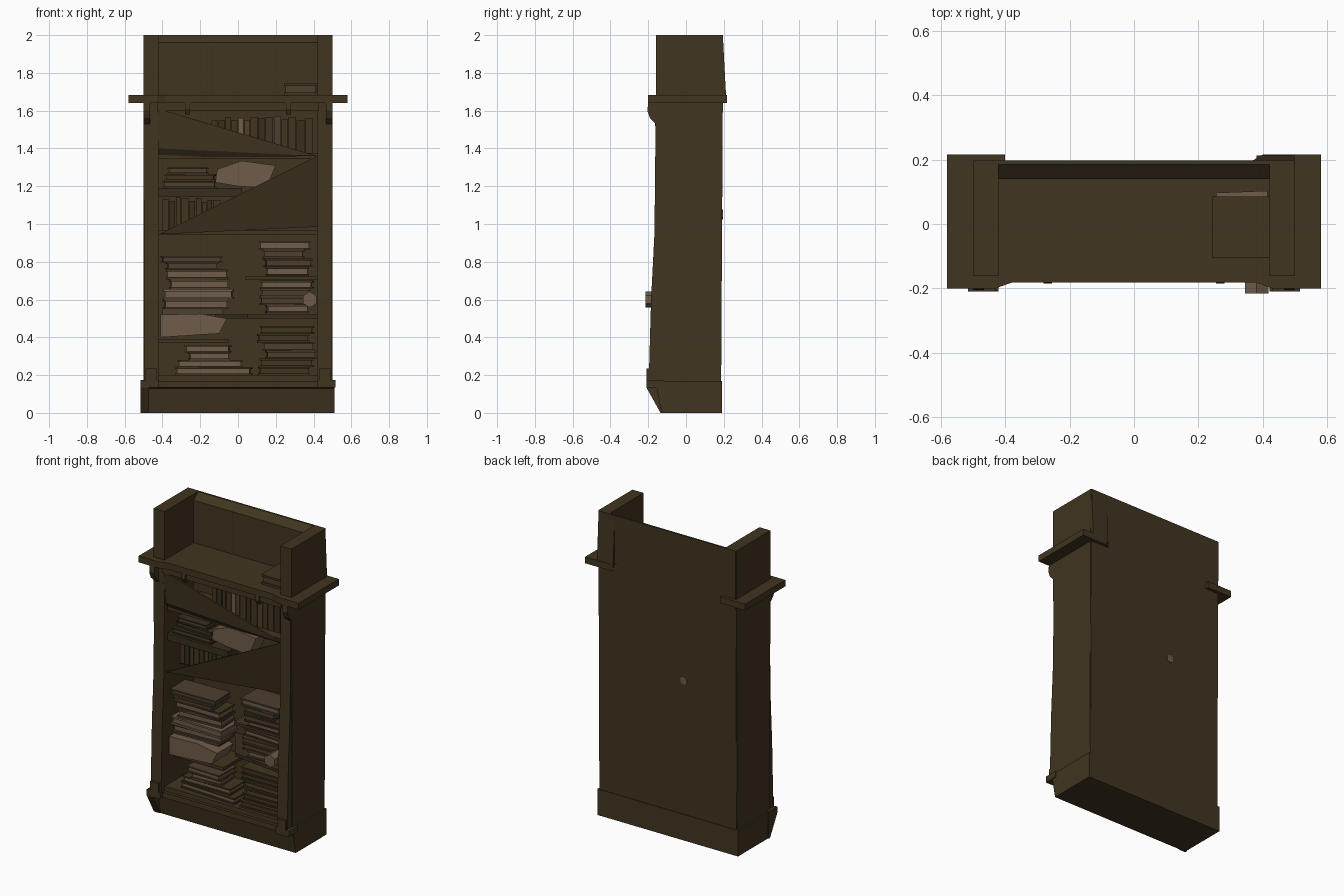
import bpy, bmesh, math, random
from mathutils import Matrix, Vector

random.seed(4)
cube = bpy.data.objects.get("Cube")
if cube:
    bpy.data.objects.remove(cube, do_unlink=True)


def material(name, rgb):
    m = bpy.data.materials.new(name)
    m.use_nodes = True
    m.diffuse_color = (*rgb, 1)
    m.node_tree.nodes["Principled BSDF"].inputs["Base Color"].default_value = (*rgb, 1)
    return m


wood = material("dark wood", (0.052, 0.035, 0.0145))
leather = material("brown leather", (0.075, 0.05, 0.027))
shade = material("dark leather", (0.04, 0.027, 0.013))
paper = material("old paper", (0.16, 0.107, 0.07))


def finish(name, bm, mat):
    bmesh.ops.recalc_face_normals(bm, faces=bm.faces)
    mesh = bpy.data.meshes.new(name)
    bm.to_mesh(mesh)
    bm.free()
    mesh.materials.append(mat)
    obj = bpy.data.objects.new(name, mesh)
    bpy.context.collection.objects.link(obj)


def box(name, xs, ys, zs, mat=wood, turn=0):
    """Box between two limits on each axis, turned about its own upright axis."""
    bm = bmesh.new()
    bmesh.ops.create_cube(bm, size=1)
    lims = (xs, ys, zs)
    bmesh.ops.scale(bm, verts=bm.verts, vec=[b - a for a, b in lims])
    bmesh.ops.rotate(bm, verts=bm.verts, matrix=Matrix.Rotation(turn, 3, "Z"))
    bmesh.ops.translate(bm, verts=bm.verts, vec=[(a + b) / 2 for a, b in lims])
    finish(name, bm, mat)


def extrude(name, points, shift, mat=wood):
    """Flat outline of 3D points, extruded along a vector."""
    bm = bmesh.new()
    face = bm.faces.new([bm.verts.new(p) for p in points])
    new = bmesh.ops.extrude_face_region(bm, geom=[face])["geom"]
    bmesh.ops.translate(bm, vec=shift,
                        verts=[v for v in new if isinstance(v, bmesh.types.BMVert)])
    finish(name, bm, mat)


def profile(name, yz, x0, x1, mat=wood):
    extrude(name, [(x0, y, z) for y, z in yz], (x1 - x0, 0, 0), mat)


# Base, its projecting ends, and the inner floor
profile("base", [(-0.13, 0), (0.19, 0), (0.19, 0.17), (-0.18, 0.17), (-0.18, 0.135),
                 (-0.155, 0.13)], -0.51, 0.51)
profile("right_base_corner", [(-0.12, 0), (-0.135, 0), (-0.21, 0.135), (-0.21, 0.175),
                              (-0.12, 0.175)], -0.515, -0.47)
box("right_base_block", (-0.515, -0.42), (-0.21, -0.12), (0.135, 0.175))
box("left_base_block", (0.42, 0.515), (-0.21, -0.12), (0.135, 0.175))
box("floor", (-0.44, 0.44), (-0.16, 0.16), (0.16, 0.2))

# Back board, with a top edge that falls towards the inside
profile("back_board", [(0.14, 0.15), (0.186, 0.15), (0.197, 2), (0.185, 2), (0.14, 1.96)],
        -0.497, 0.497)
profile("back_swelling", [(0.18, 1.98), (0.196, 1.98), (0.213, 1.66), (0.18, 1.66)], 0.38, 0.497)

# Sides, pilasters, brackets and feet, mirrored
for side, label in ((-1, "right"), (1, "left")):
    def span(a, b):
        return tuple(sorted((side * a, side * b)))
    profile(label + "_side", [(-0.15, 0.16), (0.183, 0.16), (0.193, 2), (-0.16, 2),
                              (-0.16, 1.5)], *span(0.42, 0.5))
    profile(label + "_pilaster", [(-0.13, 0.17), (-0.197, 0.17), (-0.195, 0.25), (-0.185, 0.6),
                                  (-0.167, 0.95), (-0.161, 1.53), (-0.13, 1.53)],
            *span(0.42, 0.495))
    profile(label + "_bracket", [(-0.15, 1.64), (-0.2, 1.64), (-0.205, 1.6), (-0.19, 1.56),
                                 (-0.16, 1.53), (-0.15, 1.53)], *span(0.465, 0.5))
    profile(label + "_corbel", [(-0.12, 1.65), (-0.18, 1.65), (-0.185, 1.61), (-0.17, 1.58),
                                (-0.12, 1.6)], *span(0.255, 0.28))
    box(label + "_foot", span(0.43, 0.49), (-0.21, -0.15), (0.17, 0.235))

# Cornice ledge, slightly set back along the middle, with returns at the rear
half = [(0.58, 0.18), (0.58, -0.2), (0.43, -0.2), (0.38, -0.182)]
outline = half + [(-x, y) for x, y in reversed(half)]
extrude("cornice", [(x, y, 1.64) for x, y in outline], (0, 0, 0.042))
for label, side, inner in (("right", -1, 0.4), ("left", 1, 0.34)):
    extrude(label + "_cornice_return",
            [(side * x, y, 1.64) for x, y in ((inner, 0.18), (0.4, 0.216), (0.58, 0.216),
                                              (0.58, 0.17), (inner, 0.17))], (0, 0, 0.042))
box("top_rail", (-0.43, 0.43), (-0.17, -0.12), (1.6, 1.65))
box("back_joint", (-0.14, -0.138), (0.138, 0.142), (1.68, 1.95), shade)

# Shelves
box("upper_shelf", (-0.43, 0.43), (-0.13, 0.15), (1.345, 1.375))
box("middle_shelf", (-0.43, 0.02), (-0.13, 0.15), (1.145, 1.19), shade)
box("lower_shelf", (-0.43, 0.43), (0.0, 0.15), (0.945, 0.965))
box("small_shelf", (0.04, 0.43), (-0.1, 0.15), (0.705, 0.722))
extrude("broken_shelf", [(-0.12, 0.14, 0.5), (0.42, 0.14, 0.5), (0.42, -0.15, 0.5),
                         (0.05, -0.1, 0.5)], (0, 0, 0.02), shade)
box("left_low_shelf", (-0.43, -0.05), (-0.08, 0.15), (0.37, 0.39))

# Slanting broken boards across the upper opening
extrude("upper_slanted_board", [(-0.42, -0.17, 1.61), (-0.42, -0.15, 1.4),
                                (0.42, -0.15, 1.36)], (0, 0.012, 0))
extrude("upper_board_edge", [(-0.42, -0.15, 1.4), (-0.42, -0.12, 1.35),
                             (0.42, -0.15, 1.36)], (0, 0.012, 0), shade)
extrude("lower_slanted_board", [(0.42, -0.15, 1.36), (-0.42, -0.15, 0.945),
                                (0.42, -0.06, 0.985)], (0, 0.01, 0))


def book(name, xs, ys, zs, cover, pages, turn=0):
    """Closed book lying flat: page block between two cover boards."""
    t = (zs[1] - zs[0]) * 0.22
    inner_x = (xs[0] + 0.008, xs[1] - 0.008)
    inner_y = (ys[0] + 0.008, ys[1] - 0.008)
    box(name + "_pages", inner_x, inner_y, (zs[0] + t, zs[1] - t), pages, turn)
    box(name + "_lower_cover", xs, ys, (zs[0], zs[0] + t), cover, turn)
    box(name + "_upper_cover", xs, ys, (zs[1] - t, zs[1]), cover, turn)


def stack(name, x0, x1, z0, z1, count, covers, pages, front=-0.14):
    step = (z1 - z0) / count
    for i in range(count):
        a, b = random.uniform(0, 0.05), random.uniform(0, 0.06)
        y = front + random.uniform(0, 0.03)
        book(f"{name}_{i + 1}", (x0 + a, x1 - b), (y, 0.04),
             (z0 + i * step, z0 + (i + 1) * step), random.choice(covers),
             random.choice(pages), random.uniform(-0.06, 0.06))


# Lying books
pale, mixed, dull = [paper], [paper, leather], [leather, leather, wood]
stack("left_floor_books", -0.34, 0.08, 0.2, 0.28, 2, [wood, leather], mixed)
stack("left_bottom_books", -0.28, 0.0, 0.28, 0.36, 2, [paper, leather], pale)
stack("left_middle_books", -0.41, 0.0, 0.55, 0.76, 4, [paper, leather, wood], pale)
stack("left_high_books", -0.41, -0.08, 0.76, 0.83, 2, [wood, leather], mixed)
stack("right_bottom_books", 0.1, 0.42, 0.2, 0.46, 6, [wood, shade], dull)
stack("right_middle_books", 0.1, 0.41, 0.53, 0.7, 4, [wood, leather, shade], mixed)
stack("right_high_books", 0.11, 0.41, 0.725, 0.91, 4, [wood, leather, shade], mixed)
stack("upper_left_books", -0.4, -0.1, 1.19, 1.3, 3, [shade, wood], dull, -0.12)

# Book and loose page on top of the cornice
book("top_book", (0.243, 0.42), (-0.105, 0.085), (1.682, 1.745), wood, leather)
box("top_loose_page", (0.255, 0.415), (0.05, 0.1), (1.7, 1.725), paper, 0.04)

# Bundles of paper
extrude("paper_bundle", [(-0.41, -0.13, 0.4), (-0.1, -0.13, 0.42), (-0.06, -0.13, 0.5),
                         (-0.2, -0.13, 0.525), (-0.41, -0.13, 0.52)], (0, 0.17, 0), paper)
box("bundle_support", (-0.4, -0.08), (-0.08, 0.04), (0.52, 0.555), leather)
extrude("crumpled_papers", [(-0.12, -0.1, 1.22), (0.0, -0.1, 1.2), (0.15, -0.1, 1.19),
                            (0.2, -0.1, 1.31), (0.02, -0.1, 1.335), (-0.11, -0.1, 1.29)],
        (0, 0.12, 0), paper)


# Upright books
def row(name, x0, x1, z0, height, covers, y0):
    x = x0
    i = 0
    while x < x1:
        w = random.uniform(0.025, 0.05)
        box(f"{name}_{i + 1}", (x, x + w - 0.004), (y0, 0.1),
            (z0, z0 + height - random.uniform(0, 0.03)), covers[i % len(covers)])
        x += w
        i += 1


row("upper_upright_book", -0.14, 0.37, 1.375, 0.2,
    [wood, shade, wood, wood, paper, leather, wood, shade, wood, leather, wood], -0.07)
row("middle_upright_book", -0.4, -0.13, 0.965, 0.18, [wood, shade, wood], -0.03)


# Rolled scroll end at the front, and a pale peg showing through the back
def peg(name, centre, radius, depth):
    bm = bmesh.new()
    bmesh.ops.create_cone(bm, cap_ends=True, segments=6, radius1=radius, radius2=radius,
                          depth=depth, matrix=Matrix.Translation(Vector(centre))
                          @ Matrix.Rotation(math.pi / 2, 4, "X"))
    finish(name, bm, paper)


peg("scroll_end", (0.38, -0.15, 0.6), 0.042, 0.13)
peg("back_peg", (-0.12, 0.186, 1.05), 0.026, 0.02)
